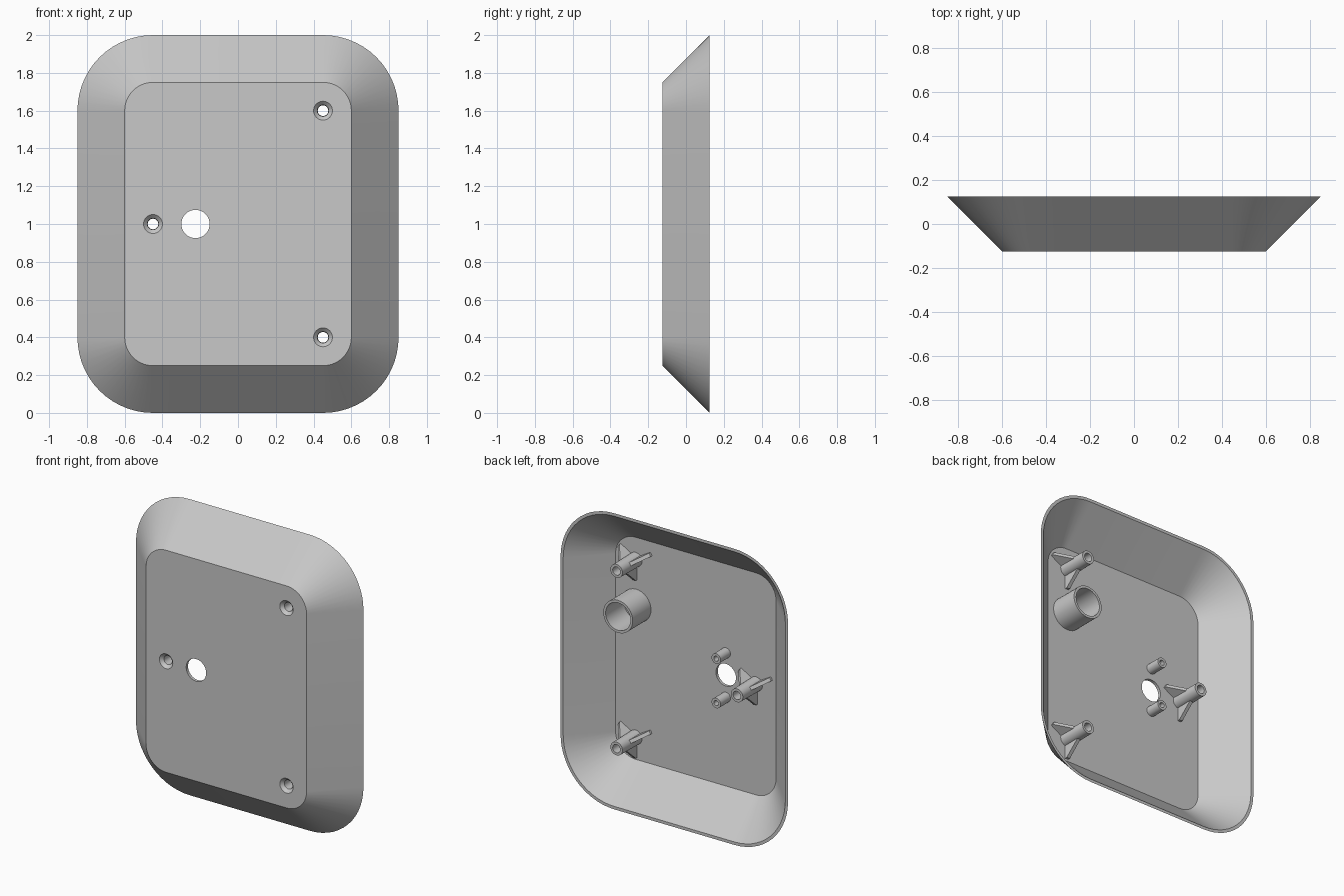
import bpy, bmesh
from math import cos, sin, pi, radians
from mathutils import Vector

cube = bpy.data.objects.get("Cube")
if cube:
    bpy.data.objects.remove(cube)

grey = bpy.data.materials.new("plain grey")
grey.use_nodes = True
colour = (0.58, 0.58, 0.58, 1)
grey.diffuse_color = colour
grey.node_tree.nodes["Principled BSDF"].inputs["Base Color"].default_value = colour

FRONT, FLOOR, BACK = -0.125, -0.105, 0.125


def circle(x, z, r, y, n=32):
    return [Vector((x + r * cos(2 * pi * i / n), y, z + r * sin(2 * pi * i / n)))
            for i in range(n)]


def rounded_rect(r, y, steps=14):
    """Corner arcs share the same four centres, so only the radius varies."""
    pts = []
    for k, (sx, sz) in enumerate([(1, 1), (-1, 1), (-1, -1), (1, -1)]):
        for i in range(steps + 1):
            a = pi / 2 * (k + i / steps)
            pts.append(Vector((sx * 0.45 + r * cos(a), y, 1 + sz * 0.6 + r * sin(a))))
    return pts


def loft(bm, rings, closed=False):
    """Skin consecutive rings; cap the ends, or join last to first."""
    loops = [[bm.verts.new(p) for p in ring] for ring in rings]
    pairs = list(zip(loops, loops[1:]))
    if closed:
        pairs.append((loops[-1], loops[0]))
    else:
        bm.faces.new(loops[0])
        bm.faces.new(loops[-1])
    for a, b in pairs:
        for i in range(len(a)):
            j = (i + 1) % len(a)
            bm.faces.new((a[i], a[j], b[j], b[i]))


def lathe(bm, x, z, profile, closed=False):
    loft(bm, [circle(x, z, r, y) for r, y in profile], closed)


def make(name, bm):
    bmesh.ops.recalc_face_normals(bm, faces=bm.faces[:])
    me = bpy.data.meshes.new(name)
    bm.to_mesh(me)
    bm.free()
    me.materials.append(grey)
    ob = bpy.data.objects.new(name, me)
    bpy.context.collection.objects.link(ob)
    return ob


def smooth(ob):
    bpy.ops.object.select_all(action='DESELECT')
    ob.select_set(True)
    bpy.context.view_layer.objects.active = ob
    bpy.ops.object.shade_smooth_by_angle(angle=radians(30))


bosses = {"upper_left": (0.45, 1.6), "lower_left": (0.45, 0.4), "right": (-0.45, 1.0)}
hole = (-0.225, 1.0)

# Dished shell with a thin wall and open back
bm = bmesh.new()
loft(bm, [rounded_rect(0.15, FRONT), rounded_rect(0.4, BACK),
          rounded_rect(0.38, BACK), rounded_rect(0.15, FLOOR)])
shell = make("shell", bm)

# Countersunk screw holes and the round opening
bm = bmesh.new()
for x, z in bosses.values():
    lathe(bm, x, z, [(0.052, FRONT - 0.002), (0.03, FLOOR), (0.03, FLOOR + 0.02)])
lathe(bm, *hole, [(0.075, FRONT - 0.05), (0.075, FLOOR + 0.05)])
cutter = make("hole_cutter", bm)
cutter.hide_render = True

mod = shell.modifiers.new("holes", 'BOOLEAN')
mod.operation = 'DIFFERENCE'
mod.solver = 'EXACT'
mod.object = cutter
bpy.context.view_layer.objects.active = shell
bpy.ops.object.modifier_apply(modifier=mod.name)
bpy.data.objects.remove(cutter)
smooth(shell)

# Screw bosses, each with three tapering gussets
for name, (x, z) in bosses.items():
    bm = bmesh.new()
    lathe(bm, x, z, [(0.048, FLOOR), (0.045, 0.1), (0.028, 0.1), (0.03, FLOOR)], True)
    smooth(make(name + "_boss", bm))

    bm = bmesh.new()
    for angle in (30, 150, 270):
        a = radians(angle)
        out, side = Vector((cos(a), 0, sin(a))), Vector((-sin(a), 0, cos(a)))
        outline = [(0.038, FLOOR), (0.135, FLOOR), (0.135, FLOOR + 0.015), (0.038, 0.02)]
        loft(bm, [[Vector((x, y, z)) + out * r + side * s for r, y in outline]
                  for s in (-0.012, 0.012)])
    make(name + "_gussets", bm)

# Wide cup
bm = bmesh.new()
lathe(bm, 0.445, 1.29, [(0.11, FLOOR), (0.11, 0.09), (0.093, 0.09), (0.093, FLOOR)], True)
smooth(make("cup", bm))

# Small pegs above and below the round opening
for name, dz in (("upper_peg", 0.15), ("lower_peg", -0.15)):
    bm = bmesh.new()
    lathe(bm, hole[0], hole[1] + dz,
          [(0.034, FLOOR), (0.034, 0), (0.017, 0), (0.017, FLOOR + 0.01)])
    smooth(make(name, bm))
